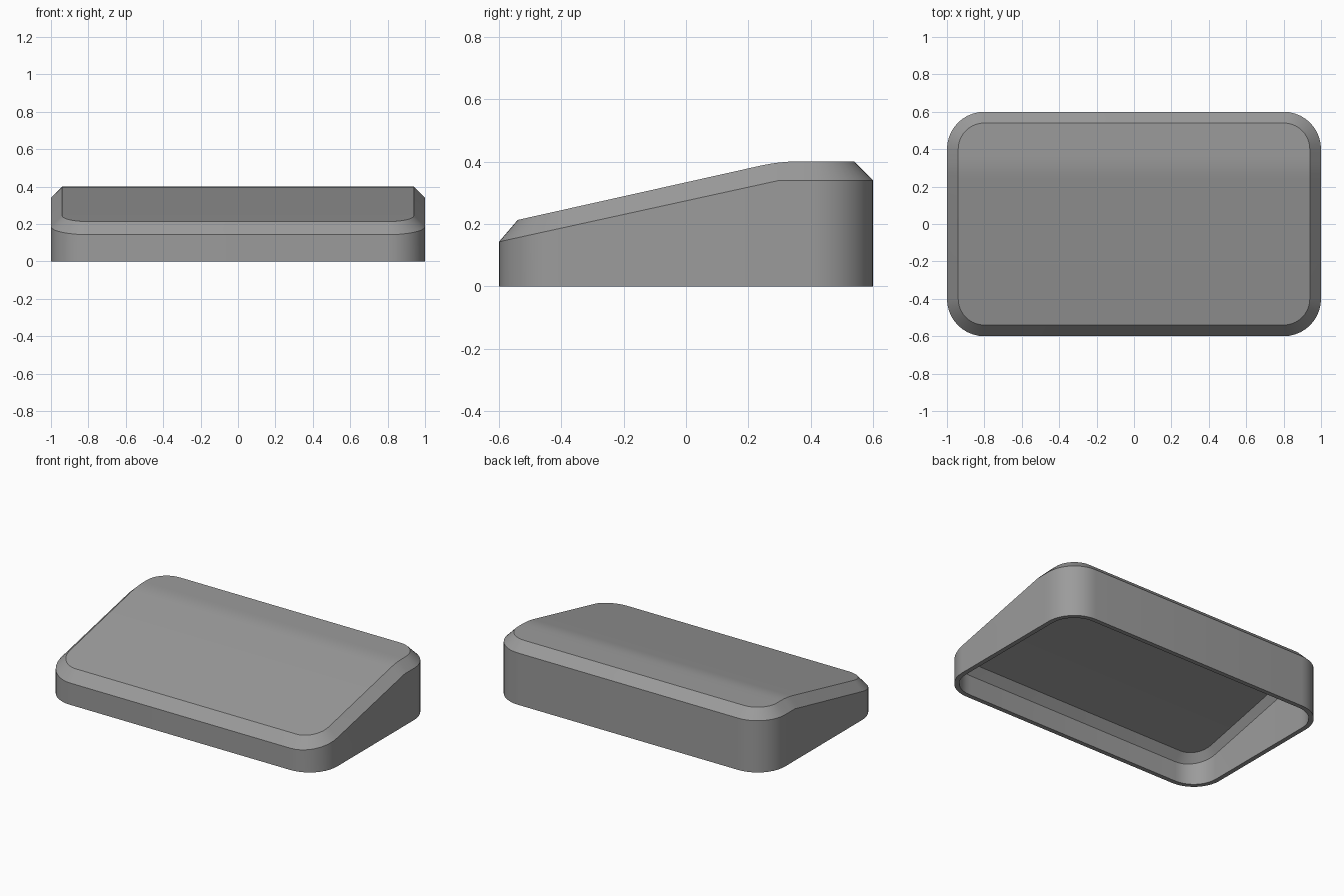
import bpy, bmesh, math

if "Cube" in bpy.data.objects:
    bpy.data.objects.remove(bpy.data.objects["Cube"])

CX, CY = 0.8, 0.4            # corner arc centres
SEGS = 10                    # segments per rounded corner
BEND = [0.24, 0.27, 0.30, 0.33, 0.36]   # extra cross-sections over the bend


def shoulder_height(y):
    return min(0.34, 0.143 + 0.219 * (y + 0.6))


def top_height(y):
    # straight slope, blended by a parabola into a flat back
    if y <= 0.24:
        return 0.213 + 0.2235 * (y + 0.54)
    t = min(1.0, (y - 0.24) / 0.12)
    return 0.3873 + 0.0134 * (2 * t - t * t)


def half_outline(radius):
    """Right half of a rounded rectangle, front to back."""
    arc = [math.radians(90 * i / SEGS) for i in range(SEGS + 1)]
    pts = [(CX + radius * math.sin(a), -CY - radius * math.cos(a)) for a in arc]
    pts += [(CX + radius, y) for y in BEND]
    pts += [(CX + radius * math.cos(a), CY + radius * math.sin(a)) for a in arc]
    return pts


def add_ring(bm, radius, height):
    pts = half_outline(radius)
    right = [bm.verts.new((x, y, height(y))) for x, y in pts]
    left = [bm.verts.new((-x, y, height(y))) for x, y in pts]
    return right, left


bm = bmesh.new()
rings = [add_ring(bm, 0.2, lambda y: 0.0),
         add_ring(bm, 0.2, shoulder_height),
         add_ring(bm, 0.14, top_height)]

# vertical wall and sloped shoulder
for (r0, l0), (r1, l1) in zip(rings, rings[1:]):
    loop0, loop1 = r0 + l0[::-1], r1 + l1[::-1]
    n = len(loop0)
    for i in range(n):
        j = (i + 1) % n
        bm.faces.new((loop0[i], loop0[j], loop1[j], loop1[i]))

# top surface, in strips from side to side
right, left = rings[-1]
for i in range(len(right) - 1):
    bm.faces.new((left[i], right[i], right[i + 1], left[i + 1]))
bmesh.ops.recalc_face_normals(bm, faces=bm.faces)

mesh = bpy.data.meshes.new("sloped_cover")
bm.to_mesh(mesh)
bm.free()
cover = bpy.data.objects.new("sloped_cover", mesh)
bpy.context.collection.objects.link(cover)

grey = bpy.data.materials.new("mid_grey")
grey.diffuse_color = (0.33, 0.33, 0.33, 1)
grey.use_nodes = True
grey.node_tree.nodes["Principled BSDF"].inputs["Base Color"].default_value = grey.diffuse_color
mesh.materials.append(grey)

# hollow shell, open underneath
shell = cover.modifiers.new("wall", 'SOLIDIFY')
shell.thickness = 0.03
shell.offset = -1
shell.use_even_offset = True

bpy.context.view_layer.objects.active = cover
cover.select_set(True)
bpy.ops.object.modifier_apply(modifier="wall")
bpy.ops.object.shade_smooth_by_angle(angle=math.radians(25))
